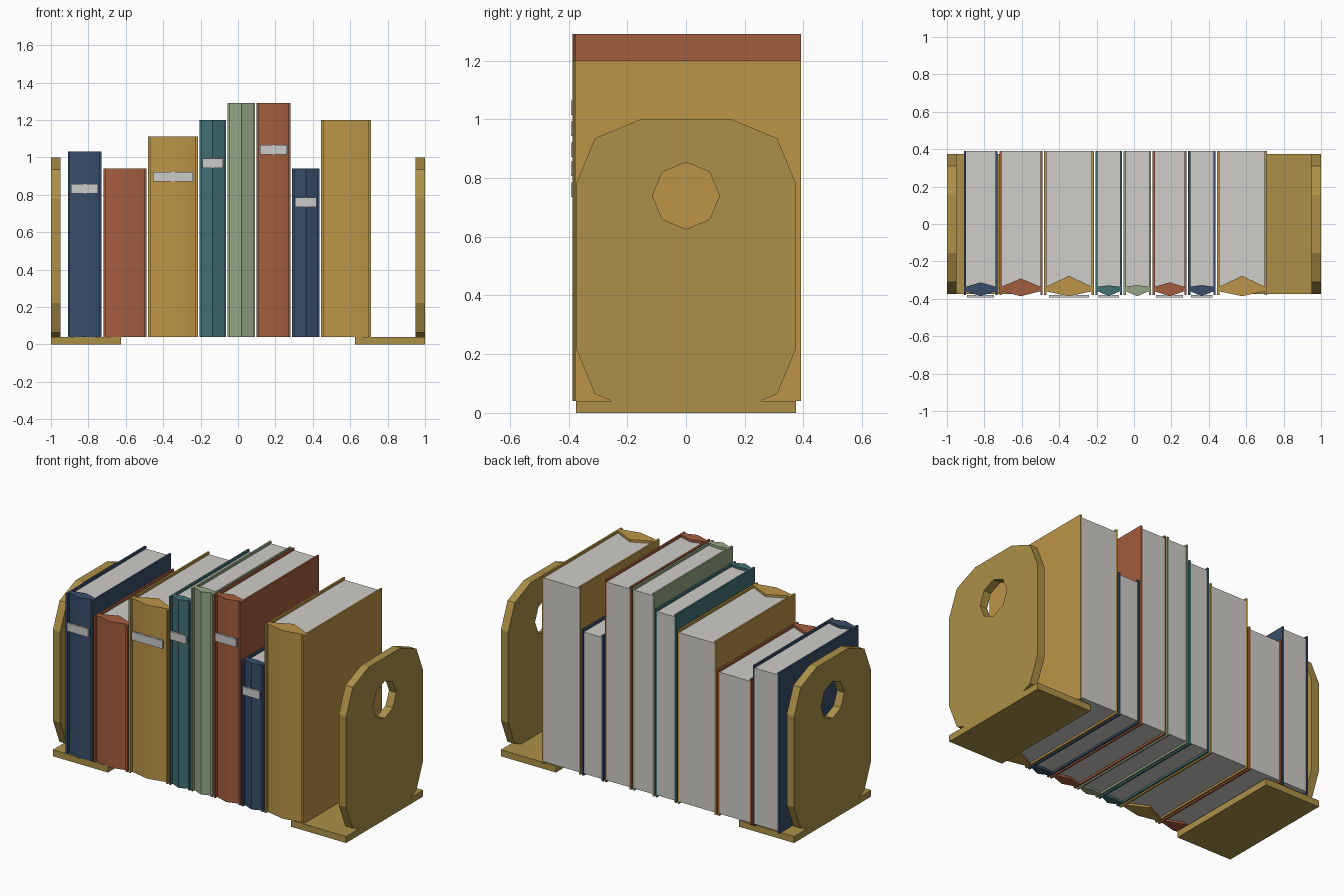
import bpy, bmesh
from math import pi, cos, sin, radians

if "Cube" in bpy.data.objects:
    bpy.data.objects.remove(bpy.data.objects["Cube"])


def material(name, rgb):
    m = bpy.data.materials.new(name)
    m.diffuse_color = (*rgb, 1)
    m.use_nodes = True
    m.node_tree.nodes["Principled BSDF"].inputs["Base Color"].default_value = m.diffuse_color
    return m


BLUE = material("navy cloth", (0.04, 0.075, 0.14))
RUST = material("rust cloth", (0.37, 0.11, 0.05))
GOLD = material("ochre cloth", (0.50, 0.30, 0.065))
TEAL = material("teal cloth", (0.055, 0.16, 0.17))
SAGE = material("sage cloth", (0.30, 0.38, 0.24))
PAPER = material("paper", (0.62, 0.61, 0.58))
BRASS = material("brass", (0.41, 0.28, 0.065))


def prism(name, outline, z0, z1, mat=None):
    """Extrude an xy outline from z0 to z1."""
    bm = bmesh.new()
    face = bm.faces.new([bm.verts.new((x, y, z0)) for x, y in outline])
    ext = bmesh.ops.extrude_face_region(bm, geom=[face])
    for v in ext["geom"]:
        if isinstance(v, bmesh.types.BMVert):
            v.co.z = z1
    bmesh.ops.recalc_face_normals(bm, faces=bm.faces)
    me = bpy.data.meshes.new(name)
    bm.to_mesh(me)
    bm.free()
    ob = bpy.data.objects.new(name, me)
    bpy.context.collection.objects.link(ob)
    if mat:
        me.materials.append(mat)
    return ob


def box(name, x0, x1, y0, y1, z0, z1, mat=None):
    return prism(name, [(x0, y0), (x1, y0), (x1, y1), (x0, y1)], z0, z1, mat)


def select_only(ob):
    bpy.ops.object.select_all(action='DESELECT')
    ob.select_set(True)
    bpy.context.view_layer.objects.active = ob


def book(i, x0, x1, top, mat, label):
    n, t, z0 = f"book_{i}_", 0.011, 0.04
    w, mid = x1 - x0, (x0 + x1) / 2
    # page block sits slightly inside the covers
    box(n + "pages", x0 + t, x1 - t, -0.35, 0.389, z0 + 0.012, top - 0.015, PAPER)
    # cover boards
    box(n + "left_cover", x0, x0 + t, -0.379, 0.391, z0, top, mat)
    box(n + "right_cover", x1 - t, x1, -0.379, 0.391, z0, top, mat)
    # rounded spine, six sided
    h = w / 2 - t
    spine = prism(n + "spine", [(mid - h, -0.360), (mid, -0.386), (mid + h, -0.360),
                                (mid + h, -0.335), (mid, -0.386 + 0.41 * w),
                                (mid - h, -0.335)], z0, top, mat)
    select_only(spine)
    bpy.ops.object.shade_smooth_by_angle(angle=radians(40))
    # raised label plate
    if label:
        zc = z0 + 0.8 * (top - z0)
        box(n + "label", mid - 0.4 * w, mid + 0.4 * w, -0.392, -0.380,
            zc - 0.025, zc + 0.025)


BOOKS = [(-0.91, -0.73, 1.03, BLUE, True), (-0.72, -0.49, 0.94, RUST, False),
         (-0.48, -0.215, 1.11, GOLD, True), (-0.205, -0.065, 1.20, TEAL, True),
         (-0.055, 0.09, 1.29, SAGE, False), (0.10, 0.28, 1.29, RUST, True),
         (0.29, 0.435, 0.94, BLUE, True), (0.445, 0.71, 1.20, GOLD, False)]
for i, b in enumerate(BOOKS, 1):
    book(i, *b)

# bookend plate outline: rounded rectangle with two segments per corner, octagonal hole
R = 0.22
plate = []
for k, (cy, cz) in enumerate([(0.155, 0.78), (-0.155, 0.78), (-0.155, 0.22), (0.155, 0.22)]):
    for j in range(3):
        a = k * pi / 2 + j * pi / 4
        plate.append((cy + R * cos(a), cz + R * sin(a)))
hole = [(0.114 * cos(k * pi / 4), 0.74 + 0.114 * sin(k * pi / 4)) for k in range(8)]


def bookend(side, s):
    # upright plate
    cu = bpy.data.curves.new(side + "_bookend_plate", 'CURVE')
    cu.dimensions, cu.fill_mode, cu.extrude = '2D', 'BOTH', 0.025
    for pts in (plate, hole):
        sp = cu.splines.new('POLY')
        sp.points.add(len(pts) - 1)
        for p, (y, z) in zip(sp.points, pts):
            p.co = (y, z, 0, 1)
        sp.use_cyclic_u = True
    cu.materials.append(BRASS)
    ob = bpy.data.objects.new(side + "_bookend_plate", cu)
    bpy.context.collection.objects.link(ob)
    ob.location.x = s * 0.975
    ob.rotation_euler = (pi / 2, 0, pi / 2)
    select_only(ob)
    bpy.ops.object.convert(target='MESH')
    bpy.ops.object.shade_flat()
    # foot sliding under the books
    x0, x1 = sorted((s * 1.0, s * 0.625))
    box(side + "_bookend_foot", x0, x1, -0.375, 0.375, 0, 0.04, BRASS)


bookend("left", -1)
bookend("right", 1)
